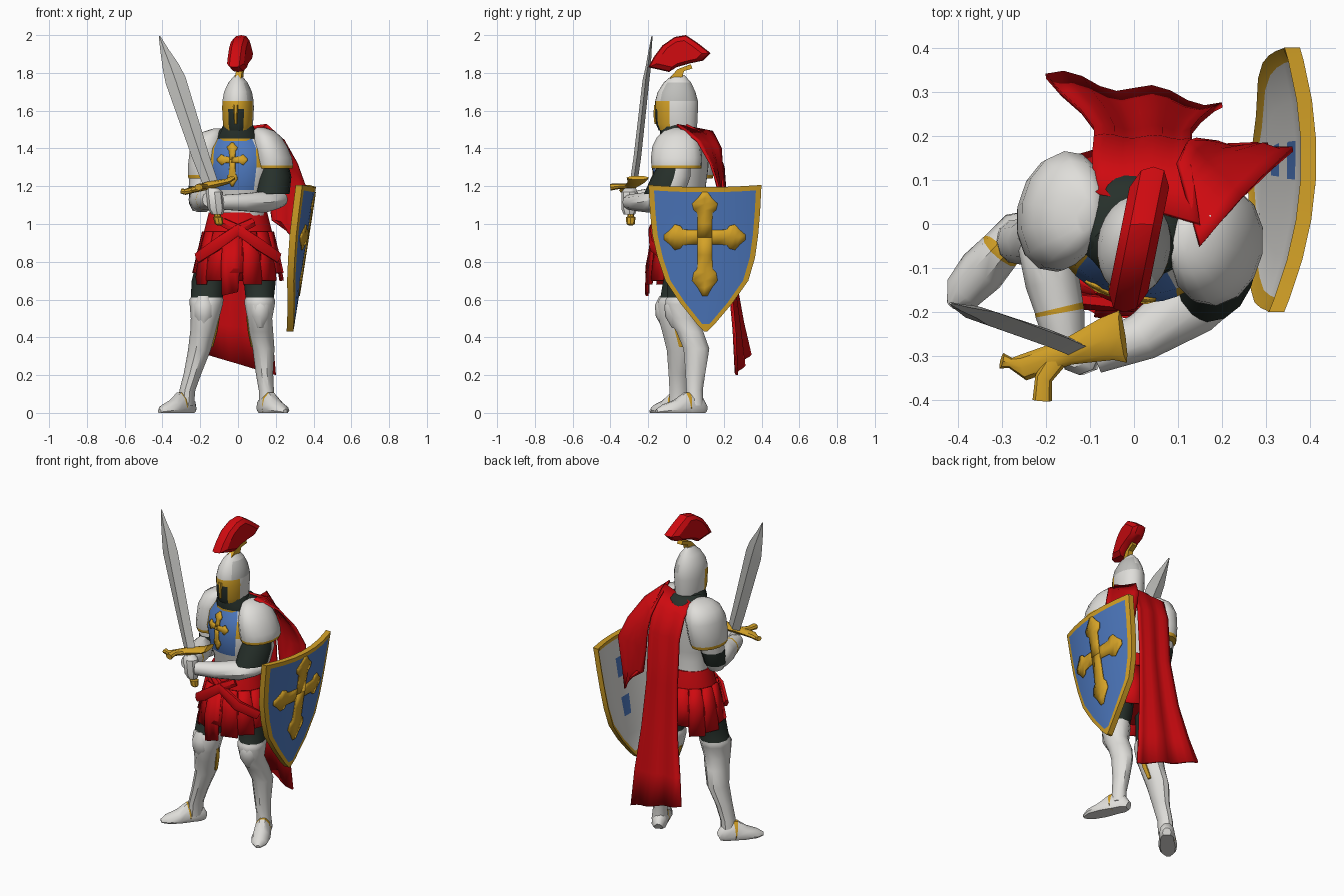
import bpy, bmesh, math
from mathutils import Vector
from mathutils.bvhtree import BVHTree

COLORS = {"white_steel": (0.74, 0.73, 0.70), "grey_steel": (0.52, 0.52, 0.50), "gold": (0.66, 0.36, 0.02),
          "red": (0.62, 0.003, 0.005), "blue": (0.075, 0.19, 0.52), "dark": (0.02, 0.03, 0.024)}
MATS = []
for k, c in COLORS.items():
    m = bpy.data.materials.new(k)
    m.diffuse_color = (*c, 1)
    MATS.append(m)
W, S, G, R, B, D = range(6)


def finish(name, verts, faces, mats, angle=40, thick=0):
    """Make an object; mats is one index, a list per face, or a rule(center, normal)."""
    bm = bmesh.new()
    vs = [bm.verts.new(v) for v in verts]
    for i, f in enumerate(faces):
        face = bm.faces.new([vs[j] for j in f])
        face.material_index = mats[i] if isinstance(mats, list) else (0 if callable(mats) else mats)
    bmesh.ops.remove_doubles(bm, verts=bm.verts, dist=0.0002)
    bmesh.ops.recalc_face_normals(bm, faces=bm.faces)
    if callable(mats):
        for f in bm.faces:
            f.material_index = mats(f.calc_center_median(), f.normal)
    me = bpy.data.meshes.new(name)
    bm.to_mesh(me)
    bm.free()
    for m in MATS:
        me.materials.append(m)
    me.shade_smooth()
    me.set_sharp_from_angle(angle=math.radians(angle))
    ob = bpy.data.objects.new(name, me)
    bpy.context.collection.objects.link(ob)
    if thick:
        mod = ob.modifiers.new("thickness", "SOLIDIFY")
        mod.thickness, mod.offset = thick, 0
    return ob


def tube(name, rows, mats=W, n=10, yaw=None, ref=(0, 0, 1), angle=40):
    """Loft rings (x,y,z,ru,rv). With yaw (degrees) rings are level, else they follow the path.
    mats may be a list with one index per segment."""
    verts, faces, fm = [], [], []
    P = [Vector(r[:3]) for r in rows]
    for i, r in enumerate(rows):
        if yaw is not None:
            a = math.radians(yaw)
            u, v = Vector((math.cos(a), math.sin(a), 0)), Vector((-math.sin(a), math.cos(a), 0))
        else:
            t = (P[min(i + 1, len(P) - 1)] - P[max(i - 1, 0)]).normalized()
            u = t.cross(Vector(ref)).normalized()
            v = u.cross(t)
        rv = r[4] if len(r) > 4 else r[3]
        for k in range(n):
            w = 2 * math.pi * k / n
            p = P[i] + u * r[3] * math.cos(w) + v * rv * math.sin(w)
            p.z = max(p.z, 0)
            verts.append(p)
    for i in range(len(rows) - 1):
        for k in range(n):
            a, b = i * n + k, i * n + (k + 1) % n
            faces.append((a, b, b + n, a + n))
            fm.append(mats[i] if isinstance(mats, list) else 0)
    faces += [tuple(range(n)), tuple(range(len(verts) - n, len(verts)))]
    if isinstance(mats, list):
        fm += [mats[0], mats[-1]]
    return finish(name, verts, faces, fm if isinstance(mats, list) else mats, angle)


def sheet(name, rows, cols, fold, mat=R, waves=2):
    """Folded cloth between left and right edge points of each row."""
    verts, faces, c = [], [], cols + 1
    for i, (a, b) in enumerate(rows):
        for k in range(c):
            p = Vector(a).lerp(Vector(b), k / cols)
            p.y += fold * i / len(rows) * math.sin(k / cols * waves * 2 * math.pi)
            verts.append(p)
    for i in range(len(rows) - 1):
        for k in range(cols):
            faces.append((i * c + k, i * c + k + 1, i * c + c + k + 1, i * c + c + k))
    return finish(name, verts, faces, mat, 45, 0.012)


def slab(name, outline, layers, mat, place):
    """Stack scaled copies of a 2D outline; place(offset, a, b) maps to space."""
    ca = sum(p[0] for p in outline) / len(outline)
    cb = sum(p[1] for p in outline) / len(outline)
    n, verts, faces = len(outline), [], []
    for off, s in layers:
        verts += [place(off, ca + (a - ca) * s, cb + (b - cb) * s) for a, b in outline]
    for i in range(len(layers) - 1):
        for k in range(n):
            a, b = i * n + k, i * n + (k + 1) % n
            faces.append((a, b, b + n, a + n))
    faces += [tuple(range(n)), tuple(range(len(verts) - n, len(verts)))]
    return finish(name, verts, faces, mat, 30)


def cross(name, up, down, side, k, place):
    """Flared cross of four strips laid on a surface by place(a, b)."""
    prof = [(0, .14), (.3, .14), (.54, .15), (.6, .22), (.74, .25), (.86, .14), (1, .05)]
    for tag, (dx, dy), L in (("up", (0, 1), up), ("down", (0, -1), down), ("left", (-1, 0), side), ("right", (1, 0), side)):
        verts, faces = [], []
        for t, w in prof:
            for s in (-1, 0, 1):
                verts.append(place(dx * t * L + dy * s * w * k, dy * t * L + dx * s * w * k))
        for i in range(len(prof) - 1):
            for j in (0, 1):
                q = i * 3 + j
                faces.append((q, q + 1, q + 4, q + 3))
        finish(name + "_" + tag, verts, faces, G, 60, 0.006)


# torso with blue front edged in gold and a dark neckline
def chest_rule(c, n):
    d = Vector((n.x, n.y, 0)).normalized().dot(Vector((-.2, -.98, 0)))
    if c.z > 1.44:
        return D
    if c.z < 1.17 or d < .78:
        return W
    return B if d > .83 else G


torso = tube("breastplate", [(0, -.01, 1.0, .15, .11), (0, -.02, 1.12, .145, .115), (0, -.03, 1.18, .16, .13),
             (0, -.03, 1.3, .185, .145), (0, -.02, 1.4, .18, .135), (0, .0, 1.45, .145, .12), (0, -.005, 1.49, .11, .10),
             (0, -.02, 1.51, .08, .08)], chest_rule, 32, -16)
tree = BVHTree.FromPolygons([v.co for v in torso.data.vertices], [p.vertices for p in torso.data.polygons])


def on_chest(a, b):
    o = Vector((-.03 + a, -1, 1.34 + b))
    hit = tree.ray_cast(o, Vector((0, 1, 0)))[0]
    return (hit or o + Vector((0, .9, 0))) + Vector((0, -.003, 0))


cross("chest_cross", .09, .14, .08, .11, on_chest)
tube("collar", [(0, -.03, 1.44, .115, .105), (0, -.03, 1.452, .115, .105), (0, -.035, 1.475, .105, .105), (0, -.05, 1.53, .075, .085)],
     [G, D, D], 12, -8)


# helmet with dark face opening and gold frame
def helm_rule(c, n):
    a = math.degrees(math.acos(max(-1, min(1, Vector((n.x, n.y, 0)).normalized().dot(Vector((-.1, -.99, 0)))))))
    if c.z < 1.615:
        return D if a < 46 else G if a < 84 else W
    if c.z < 1.65:
        return G if a < 84 else W
    return S if c.x > .02 and a > 60 and c.z < 1.73 else W


tube("helmet", [(0, -.045, 1.495, .072, .10), (0, -.05, 1.53, .08, .11), (0, -.05, 1.61, .084, .114),
     (0, -.05, 1.65, .083, .114), (0, -.05, 1.70, .074, .10), (0, -.045, 1.75, .05, .072), (0, -.04, 1.79, .015, .03)],
     helm_rule, 24, -6)
tube("nose_guard", [(-.012, -.16, 1.63, .014, .01), (-.012, -.164, 1.58, .01, .01), (-.012, -.16, 1.53, .006, .008)], G, 6, 0)


def crest(off, a, b):
    return (off + .01 + .2 * (a + .04), a, b)


slab("crest_holder", [(-.095, 1.765), (-.02, 1.775), (-.01, 1.81), (.04, 1.825), (.03, 1.85), (-.05, 1.82)],
     [(-.018, .9), (.015, .9)], G, crest)
slab("plume", [(-.20, 1.83), (-.17, 1.885), (-.125, 1.945), (-.06, 1.99), (.0, 2.0), (.06, 1.96), (.13, 1.905),
     (.09, 1.865), (.02, 1.85), (-.05, 1.83), (-.09, 1.805)], [(-.045, .72), (-.026, .95), (0, 1), (.026, .95), (.045, .72)], R, crest)

# domed shoulder plates and arms
tube("left_pauldron", [(.12, -.035, 1.51, .02, .03), (.135, -.04, 1.495, .055, .075), (.155, -.045, 1.46, .075, .11),
     (.172, -.05, 1.41, .09, .13), (.187, -.05, 1.35, .1, .137), (.193, -.05, 1.31, .1, .135), (.193, -.05, 1.293, .097, .132)],
     [W, W, W, W, W, G], 14, -10)
tube("right_pauldron", [(-.11, .02, 1.505, .02, .04), (-.125, .025, 1.49, .055, .08), (-.145, .03, 1.46, .085, .115),
     (-.16, .03, 1.4, .095, .137), (-.172, .025, 1.31, .093, .135), (-.176, .02, 1.26, .09, .128), (-.177, .02, 1.24, .086, .122)],
     [W, W, W, W, W, G], 14, -10)
tube("left_upper_arm", [(.19, -.06, 1.32, .075, .085), (.195, -.08, 1.25, .085, .105), (.185, -.115, 1.16, .085, .11)],
     lambda c, n: D if n.y < -.1 else W, 14, -20)
tube("right_upper_arm", [(-.185, .02, 1.28, .07, .085), (-.195, .01, 1.2, .066, .078), (-.2, -.01, 1.11, .06, .066), (-.2, -.02, 1.07, .04, .05)],
     [W, D, W], 10, 0)
tube("left_forearm", [(.24, -.09, 1.13, .035), (.2, -.125, 1.13, .07, .05), (.13, -.18, 1.115, .075, .058),
     (.02, -.255, 1.115, .055, .048), (-.09, -.3, 1.115, .04)], W, 10)
tube("right_forearm", [(-.205, -.02, 1.12, .04), (-.205, -.05, 1.13, .058, .07), (-.185, -.13, 1.13, .062, .07),
     (-.17, -.19, 1.13, .056, .06), (-.168, -.202, 1.13, .056, .06), (-.15, -.3, 1.13, .04, .042)], [W, W, W, G, W], 10)
tube("hands", [(-.135, -.295, 1.19, .03), (-.125, -.3, 1.17, .045, .042), (-.115, -.3, 1.08, .045, .042), (-.11, -.3, 1.05, .03)], W, 8, 0)

# sword
tube("blade", [(-.14, -.28, 1.2, .04, .02), (-.195, -.258, 1.35, .045, .02), (-.33, -.212, 1.76, .055, .018),
     (-.355, -.2, 1.83, .045, .014), (-.39, -.19, 1.92, .022, .008), (-.416, -.18, 1.995, .004, .003)], S, 4, ref=(0, 1, 0), angle=20)
tube("guard", [(-.3, -.31, 1.175, .018, .014), (-.28, -.315, 1.17, .012, .016), (-.25, -.325, 1.178, .03, .016),
     (-.15, -.29, 1.205, .03, .022), (-.06, -.26, 1.225, .05, .015), (-.025, -.255, 1.245, .06, .012)], G, 8)
tube("guard_prong", [(-.17, -.3, 1.2, .025, .015), (-.205, -.35, 1.2, .02, .014), (-.208, -.4, 1.195, .022, .018)], G, 8)
tube("hilt", [(-.14, -.285, 1.2, .018), (-.108, -.293, 1.04, .018), (-.106, -.293, 1.035, .026), (-.1, -.293, 1.0, .022), (-.1, -.293, .992, .01)], G, 8, 0)

# legs, feet, knee caps, inner hinge strips
tube("right_leg", [(-.11, 0, .9, .085), (-.155, -.03, .7, .09, .095), (-.165, -.05, .61, .085, .09), (-.167, -.052, .6, .09, .095),
     (-.168, -.06, .575, .088, .095), (-.175, -.065, .5, .075, .085), (-.185, -.05, .43, .068, .08), (-.205, -.03, .33, .06, .075),
     (-.24, -.04, .21, .047, .055), (-.268, -.04, .12, .042, .05), (-.275, -.04, .04, .042, .05)], [D, D] + [W] * 8, 10, 0)
tube("left_leg", [(.1, 0, .9, .085), (.115, -.01, .7, .085, .095), (.115, -.02, .61, .075, .085), (.115, -.022, .6, .08, .09),
     (.115, -.025, .575, .08, .09), (.115, -.02, .5, .066, .08), (.12, .02, .43, .066, .075), (.135, .055, .34, .058, .072),
     (.14, .05, .21, .046, .055), (.15, .045, .12, .04, .046), (.155, .045, .04, .045, .05)], [D, D] + [W] * 8, 10, 0)
for side, hx, hy, tx, ty in (("right", -.24, .01, -.415, -.185), ("left", .125, .10, .25, -.155)):
    rows = []
    for t, w, h in ((0, .025, .04), (.1, .045, .085), (.35, .048, .115), (.37, .049, .112), (.6, .055, .07), (.85, .045, .045), (1, .012, .02)):
        rows.append((hx + (tx - hx) * t, hy + (ty - hy) * t, h * .25, w, h * .75))
    tube(side + "_foot", rows, [W, W, G, W, W, W], 10)
    s = -1 if side == "right" else 1
    kx, ky = (-.18, -.12) if s < 0 else (.118, -.07)
    tube(side + "_knee_cap", [(kx, ky, .62, .03, .02), (kx, ky - .005, .57, .052, .04), (kx, ky, .51, .05, .04), (kx, ky + .015, .45, .02, .02)], W, 8, 0)
    x0, x1, y0, y1 = (-.103, -.138, -.06, -.025) if s < 0 else (.05, .075, -.02, .05)
    tube(side + "_hinge", [(x0, y0, .51, .007, .014), (x0 * .6 + x1 * .4, (y0 + y1) / 2, .43, .008, .018), (x1, y1, .35, .007, .014)], G, 6, 0)

# skirt, hanging panels, crossed sash
tube("skirt", [(0, -.01, 1.06, .155, .125), (0, -.01, 1.0, .17, .14), (0, -.015, .9, .195, .16), (0, -.02, .76, .21, .17)], R, 16, 0)
for i in range(14):
    a0 = 2 * math.pi * (i + .25) / 14
    low = (.70, .74, .68)[i % 3]
    pts = []
    for z, r, half in ((.96, .185, .2), (.84, .215, .25), (low, .238, .22)):
        pts.append([(r * math.cos(a0 + s * half), -.015 + .83 * r * math.sin(a0 + s * half), z) for s in (1, -1)])
    sheet("skirt_panel_%02d" % i, pts, 2, 0)
sheet("front_panel", [((-.08, -.175, .92), (.01, -.18, .94)), ((-.09, -.205, .78), (.01, -.205, .78)), ((-.085, -.205, .62), (0, -.205, .64))], 3, .01)
for s in (-1, 1):
    tube("sash_" + ("right" if s < 0 else "left"), [(s * .215, -.10, .82, .015, .03), (s * .12, -.175, .885, .02, .035),
         (0, -.18, .97, .02, .03), (-s * .08, -.14, 1.01, .02, .025)], R, 6)

# cape: long back sheet and a side flap over the left shoulder
sheet("cape", [((-.09, .07, 1.49), (.15, .0, 1.525)), ((-.095, .15, 1.43), (.13, .13, 1.46)), ((-.09, .195, 1.3), (.13, .19, 1.3)),
      ((-.09, .215, 1.0), (.13, .21, 1.0)), ((-.12, .255, .7), (.15, .235, .7)), ((-.165, .295, .48), (.18, .26, .43)),
      ((-.2, .335, .32), (.2, .27, .2))], 10, .016)
sheet("cape_flap", [((.10, .14, 1.49), (.15, -.05, 1.525)), ((.12, .185, 1.40), (.245, .06, 1.44)), ((.14, .19, 1.30), (.315, .13, 1.32)),
      ((.155, .18, 1.18), (.36, .17, 1.2)), ((.18, .17, 1.02), (.33, .17, 1.0)), ((.27, .175, .96), (.315, .17, .87))], 6, .012)


# shield: curved, blue face, gold rim, pale back with a small blue patch
def shield_x(y, z):
    return .413 - .155 * (1.2 - z) - .6 * (y - .15) ** 2


rows = [(1.205, -.2, .4), (1.178, -.197, .398), (1.06, -.19, .392), (.94, -.178, .382), (.82, -.15, .365), (.70, -.11, .33),
        (.58, -.03, .245), (.47, .058, .152), (.43, .098, .112)]
nc, nr = 9, len(rows)
verts, faces, fm = [], [], []
for back in (0, .035):
    for i, (z, a, b) in enumerate(rows):
        e = min(.028 / (b - a), .3)
        for k in range(nc):
            c = 0 if k == 0 else 1 if k == nc - 1 else e + (1 - 2 * e) * (k - 1) / (nc - 3)
            y = a + (b - a) * c
            zz = z + (.012 * (2 * c - 1) ** 2 - .01 if i < 2 else 0)
            edge = k in (0, nc - 1) or i in (0, nr - 1)
            verts.append((shield_x(y, z) - back * (1 if edge else .7), y, zz))
for base in (0, nc * nr):
    for i in range(nr - 1):
        for k in range(nc - 1):
            q = base + i * nc + k
            faces.append((q, q + 1, q + nc + 1, q + nc))
            inner = W if base and not (k == 4 and i in (2, 4)) else B
            fm.append(G if k in (0, nc - 2) or i in (0, nr - 2) else inner)
loop = list(range(nc)) + [i * nc + nc - 1 for i in range(1, nr)] + [nr * nc - 1 - k for k in range(1, nc)] \
    + [i * nc for i in range(nr - 2, 0, -1)]
for a, b in zip(loop, loop[1:] + loop[:1]):
    faces.append((a, b, b + nc * nr, a + nc * nr))
    fm.append(G)
finish("shield", verts, faces, fm)
cross("shield_cross", .24, .31, .215, .27, lambda a, b: (shield_x(.1 + a, .93 + b) + .002, .1 + a, .93 + b))
